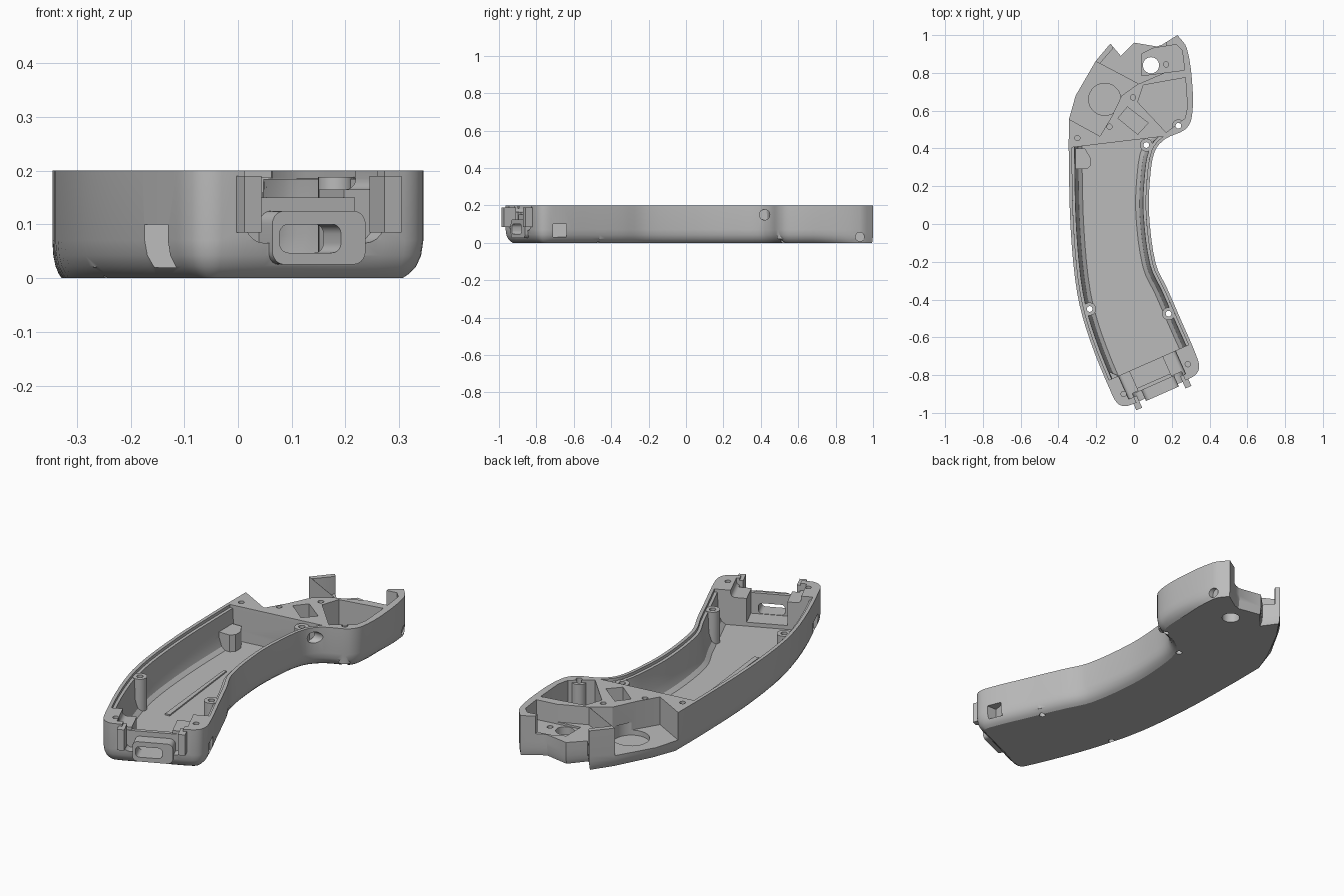
import bpy, bmesh, math
from mathutils import Vector, Matrix

if "Cube" in bpy.data.objects:
    bpy.data.objects.remove(bpy.data.objects["Cube"])

grey = bpy.data.materials.new("plain grey")
grey.use_nodes = True
COLOUR = (0.50, 0.50, 0.50, 1)
grey.diffuse_color = COLOUR
grey.node_tree.nodes["Principled BSDF"].inputs["Base Color"].default_value = COLOUR

H = 0.2
# plan outline, clockwise: curved grip side, then the faceted back end
CURVED = [(.23, 1), (.28, .93), (.31, .72), (.305, .56), (.27, .5), (.165, .45), (.11, .385),
          (.085, .24), (.08, .05), (.115, -.21), (.175, -.34), (.245, -.5), (.335, -.71),
          (.343, -.77), (.31, -.81), (.135, -.888), (-.03, -.962), (-.08, -.955), (-.115, -.905),
          (-.235, -.61), (-.3, -.37), (-.335, -.03), (-.345, .34), (-.345, .555)]
BACK = [(-.31, .68), (-.205, .86), (-.125, .955), (-.07, .89), (0, .96), (.12, .94), (.15, .95)]


def smooth_path(pts, n=4):
    p = [Vector(q) for q in pts]
    out = []
    for i in range(len(p) - 1):
        a, b, c, d = p[max(i - 1, 0)], p[i], p[i + 1], p[min(i + 2, len(p) - 1)]
        k = (c - b).length
        t1 = (c - a).normalized() * k
        t2 = (d - b).normalized() * k
        for j in range(n):
            t = j / n
            out.append(b * (2*t**3 - 3*t*t + 1) + t1 * (t**3 - 2*t*t + t)
                       + c * (3*t*t - 2*t**3) + t2 * (t**3 - t*t))
    return out + [p[-1]]


def inset(pts, d, soft=False):
    out = []
    for i, p in enumerate(pts):
        e1 = (p - pts[i - 1]).normalized()
        e2 = (pts[(i + 1) % len(pts)] - p).normalized()
        m = Vector((e1.y + e2.y, -e1.x - e2.x)).normalized()
        scale = 1 / max(.6, m.dot(Vector((e1.y, -e1.x))))
        # the back end and the long left side keep a nearly square lower edge
        w = min(1, max(.1, (1 - p.y) / .3), max(.3, (p.x + .4) / .12)) if soft else 1
        out.append(p + m * d * scale * w)
    return out


def finish(bm, name):
    bmesh.ops.recalc_face_normals(bm, faces=bm.faces)
    me = bpy.data.meshes.new(name)
    bm.to_mesh(me)
    bm.free()
    ob = bpy.data.objects.new(name, me)
    bpy.context.collection.objects.link(ob)
    me.materials.append(grey)
    return ob


def loft(name, levels):
    bm = bmesh.new()
    rings = [[bm.verts.new((p.x, p.y, z)) for p in pts] for z, pts in levels]
    for a, b in zip(rings, rings[1:]):
        for i in range(len(a)):
            j = (i + 1) % len(a)
            bm.faces.new((a[i], a[j], b[j], b[i]))
    bm.faces.new(rings[0][::-1])
    bm.faces.new(rings[-1])
    return finish(bm, name)


def prism(name, pts, z0, z1=.25):
    flat = [Vector(p) for p in pts]
    return loft(name, [(z0, flat), (z1, flat)])


def cylinder(name, x, y, z0, z1, r, matrix=None):
    bm = bmesh.new()
    m = matrix or Matrix.Translation((x, y, (z0 + z1) / 2))
    bmesh.ops.create_cone(bm, cap_ends=True, segments=28, radius1=r, radius2=r,
                          depth=z1 - z0, matrix=m)
    return finish(bm, name)


def side_cylinder(name, x, y, z, r, depth):
    m = Matrix.Translation((x, y, z)) @ Matrix.Rotation(math.pi / 2, 4, 'Y')
    return cylinder(name, 0, 0, 0, depth, r, m)


# frame along the slanted front wall: u across, v outward
ALONG, OUT, MID = Vector((.914, .405)), Vector((.405, -.914)), Vector((.135, -.888))


def end_box(name, u0, u1, v0, v1, z0, z1, r=0):
    # rounded rectangle in u and z, extruded along v
    corners = [(u1, z1, 0), (u0, z1, 1), (u0, z0, 2), (u1, z0, 3)]
    section = []
    for u, z, q in corners:
        cu = u - r if u == u1 else u + r
        cz = z - r if z == z1 else z + r
        for k in range(6 if r else 1):
            a = (q + k / 5) * math.pi / 2
            section.append((cu + r * math.cos(a), cz + r * math.sin(a)))
    bm = bmesh.new()
    rings = []
    for v in (v0, v1):
        base = MID + OUT * v
        rings.append([bm.verts.new((*(base + ALONG * u), z)) for u, z in section])
    a, b = rings
    for i in range(len(a)):
        bm.faces.new((a[i - 1], a[i], b[i], b[i - 1]))
    bm.faces.new(a)
    bm.faces.new(b[::-1])
    return finish(bm, name)


outline = smooth_path(CURVED) + [Vector(p) for p in BACK]
shell = loft("handle_shell", [(z, inset(outline, d, True)) for z, d in
             ((0, .038), (.008, .026), (.022, .013), (.042, .004), (.07, 0), (H, 0))])

# the main cavity lies between these two straight ends
NORTH = (Vector((0, .445)), Vector((-.12, 1)))
SOUTH = (MID - OUT * .165, OUT)


def cavity_ring(d):
    pts = inset(outline, d)
    inside = [all((p - co).dot(no) < 0 for co, no in (NORTH, SOUTH)) for p in outline]
    ring = []
    for right in (True, False):
        chain = [q for p, q, ok in zip(outline, pts, inside) if ok and (p.x > 0) == right]
        for end, nxt, (co, no) in ((0, 1, NORTH if right else SOUTH),
                                   (-1, -2, SOUTH if right else NORTH)):
            step = chain[end] - chain[nxt]
            chain[end] = chain[end] + step * ((co - chain[end]).dot(no) / step.dot(no))
        ring += chain
    return ring


def combine(ob, op):
    mod = shell.modifiers.new(op, 'BOOLEAN')
    mod.operation, mod.object, mod.solver = op, ob, 'EXACT'
    bpy.context.view_layer.objects.active = shell
    bpy.ops.object.modifier_apply(modifier=mod.name)
    bpy.data.objects.remove(ob)


def cut(ob):
    combine(ob, 'DIFFERENCE')


def add(ob):
    combine(ob, 'UNION')


# main cavity with sloped lower walls and a stepped rim
cut(loft("main_cavity", [(z, cavity_ring(d)) for z, d in
    ((.025, .07), (.04, .05), (.08, .036), (.184, .031), (.185, .017), (.25, .0169))]))

# head pockets
cut(prism("round_platform", [(-.42, .6), (-.34, .553), (-.18, .465), (-.12, .565), (-.065, .68),
                             (.022, .742), (-.198, .858), (-.3, .91)], .06))
cut(prism("back_gap", [(-.18, .85), (-.115, .925), (-.1, .96), (-.06, 1.03), (.16, 1.03),
                       (.175, .93), (.16, .8), (.025, .742)], .11))
cut(prism("head_cavity", [(.05, .735), (.272, .775), (.283, .62), (.27, .56), (.17, .485),
                          (.02, .645)], .03))
cut(prism("hole_block_pocket", [(.04, .785), (.268, .815), (.255, .92), (.225, .95), (.1, .93),
                                (.04, .9)], .1))
cut(prism("diamond_pocket", [(-.035, .62), (.075, .535), (.02, .475), (-.085, .56)], .055))
cut(cylinder("round_recess", -.155, .66, .035, .1, .085))

# front end: lowered shelf, centre pocket and curved wall opening
cut(end_box("end_shelf", -.165, .165, -.2, -.03, .165, .25, .02))
cut(end_box("end_pocket", -.1, .09, -.25, -.045, .045, .25))
cut(end_box("wall_opening", -.135, .15, -.05, .06, .065, .3, .04))
add(end_box("socket_bracket", -.085, .105, -.05, .016, .025, .125, .025))
for u in (-.135, .15):
    add(end_box("end_tab", u - .017, u + .017, -.03, .04, .085, .19))
add(end_box("pocket_bar", -.12, .11, -.065, -.045, .03, .15))
cut(end_box("socket_slot", -.07, .055, -.2, .06, .047, .1, .018))

# inner block, ribs and screw posts
add(prism("side_block", [(-.325, .29), (-.25, .29), (-.23, .31), (-.23, .35), (-.26, .4),
                         (-.325, .4)], .02, .11))
add(prism("floor_rib", [(-.1, -.44), (-.075, -.44), (-.135, .1), (-.15, .1)], .02, .032))
posts = ((-.235, -.45), (.183, -.475), (.065, .418), (.235, .52))
for x, y in posts:
    add(cylinder("screw_post", x, y, .02, .188, .034))
for x, y in posts:
    cut(cylinder("screw_hole", x, y, -.05, .3, .015))
for x, y, z in ((-.055, -.9, .1), (.285, -.742, .1), (-.3, .455, .12), (-.13, .515, .12),
                (-.005, .67, .12), (.17, .845, .05)):
    cut(cylinder("pilot_hole", x, y, z, .3, .014))
cut(cylinder("cable_hole", .09, .84, -.05, .3, .043))

# openings on the outer side walls
cut(side_cylinder("button_hole", .15, .42, .15, .028, .1))
cut(side_cylinder("back_hole", .29, .93, .032, .024, .06))
cut(prism("right_side_notch", [(.28, -.71), (.29, -.64), (.4, -.64), (.4, -.71)], .03, .1))
cut(prism("left_side_notch", [(-.105, -.87), (-.09, -.8), (-.2, -.76), (-.2, -.87)], .02, .1))

bpy.ops.object.select_all(action='DESELECT')
shell.select_set(True)
bpy.context.view_layer.objects.active = shell
bpy.ops.object.shade_smooth_by_angle(angle=math.radians(28))
